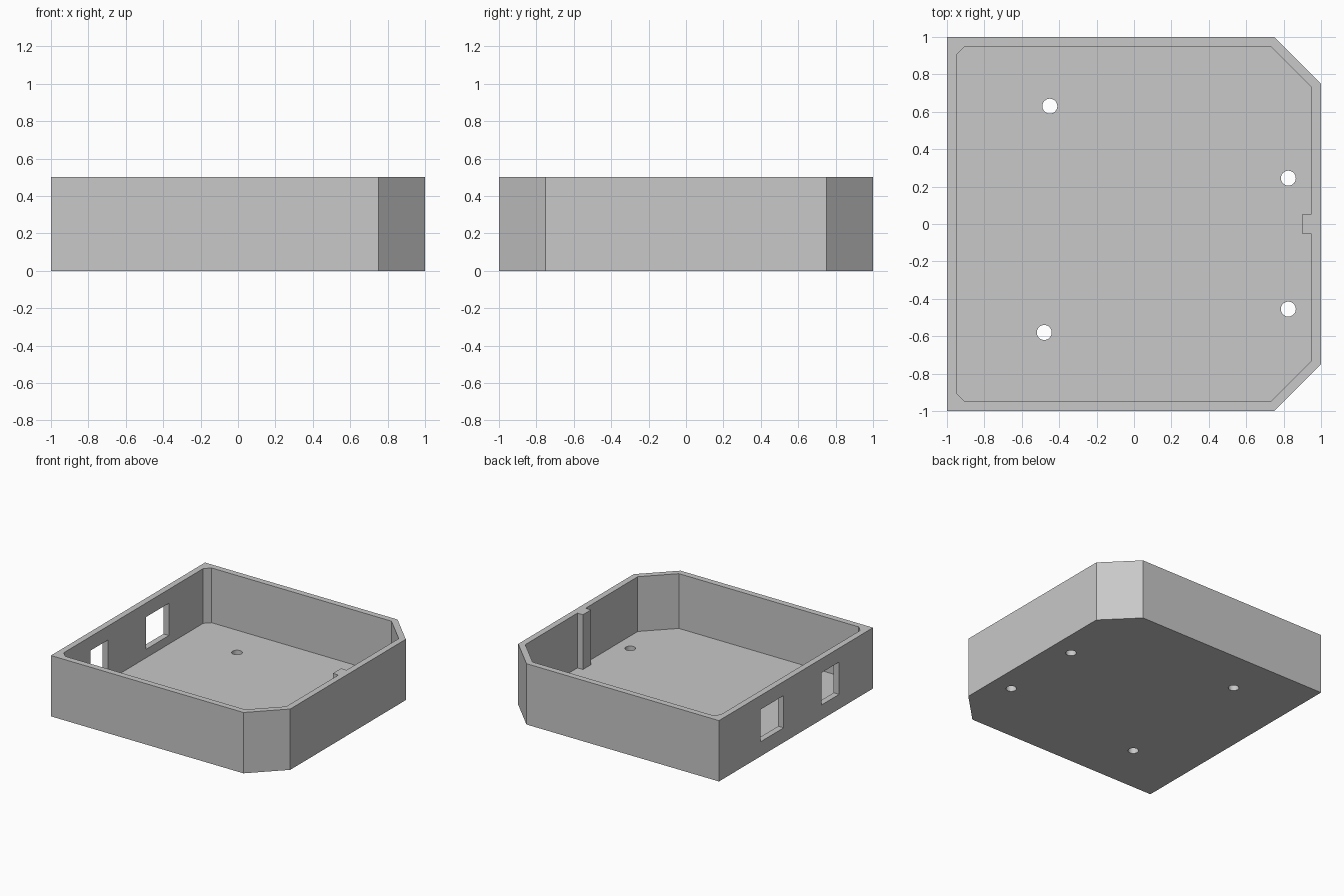
import bpy
import bmesh
from mathutils import Matrix

if "Cube" in bpy.data.objects:
    bpy.data.objects.remove(bpy.data.objects["Cube"], do_unlink=True)

HEIGHT, WALL, FLOOR = 0.5, 0.05, 0.05
INNER = 1 - WALL

grey = bpy.data.materials.new("light_grey")
grey.use_nodes = True
grey.diffuse_color = (0.58, 0.58, 0.58, 1)
grey.node_tree.nodes["Principled BSDF"].inputs["Base Color"].default_value = grey.diffuse_color


def add_object(name, bm):
    bmesh.ops.recalc_face_normals(bm, faces=bm.faces)
    mesh = bpy.data.meshes.new(name)
    bm.to_mesh(mesh)
    bm.free()
    mesh.materials.append(grey)
    obj = bpy.data.objects.new(name, mesh)
    bpy.context.collection.objects.link(obj)
    return obj


def prism(name, outline, bottom, top):
    bm = bmesh.new()
    face = bm.faces.new([bm.verts.new((x, y, bottom)) for x, y in outline])
    new = bmesh.ops.extrude_face_region(bm, geom=[face])["geom"]
    verts = [v for v in new if isinstance(v, bmesh.types.BMVert)]
    bmesh.ops.translate(bm, vec=(0, 0, top - bottom), verts=verts)
    return add_object(name, bm)


def mirrored(half):
    """Close an outline given for +y by reflecting it to -y."""
    return half + [(x, -y) for x, y in reversed(half)]


def cut(target, cutter):
    cutter.hide_render = True
    mod = target.modifiers.new("cut", "BOOLEAN")
    mod.operation = "DIFFERENCE"
    mod.solver = "EXACT"
    mod.object = cutter
    bpy.context.view_layer.objects.active = target
    bpy.ops.object.modifier_apply(modifier=mod.name)
    bpy.data.objects.remove(cutter, do_unlink=True)


# Outer shell with two clipped corners
tray = prism("tray", mirrored([(1, 0.75), (0.75, 1), (-1, 1)]), 0, HEIGHT)

# Cavity, leaving a vertical rib on the +x wall and small corner fillets
cavity = mirrored([(0.9, 0.053), (INNER, 0.053), (INNER, 0.73), (0.73, INNER),
                   (-0.905, INNER), (-INNER, 0.905)])
cut(tray, prism("cavity_cutter", cavity, FLOOR, HEIGHT + 0.2))

# Two rectangular ports through the -x wall
for y0, y1 in [(0.16, 0.46), (-0.56, -0.33)]:
    port = [(-1.1, y0), (-0.92, y0), (-0.92, y1), (-1.1, y1)]
    cut(tray, prism("port_cutter", port, 0.12, 0.385))

# Four screw holes through the floor
for x, y in [(-0.45, 0.63), (-0.48, -0.58), (0.825, 0.245), (0.825, -0.455)]:
    bm = bmesh.new()
    bmesh.ops.create_cone(bm, cap_ends=True, segments=32, radius1=0.04, radius2=0.04,
                          depth=0.2, matrix=Matrix.Translation((x, y, 0)))
    cut(tray, add_object("hole_cutter", bm))

# Smooth hole walls, sharp edges elsewhere
bpy.ops.object.select_all(action="DESELECT")
tray.select_set(True)
bpy.context.view_layer.objects.active = tray
bpy.ops.object.shade_smooth_by_angle()
